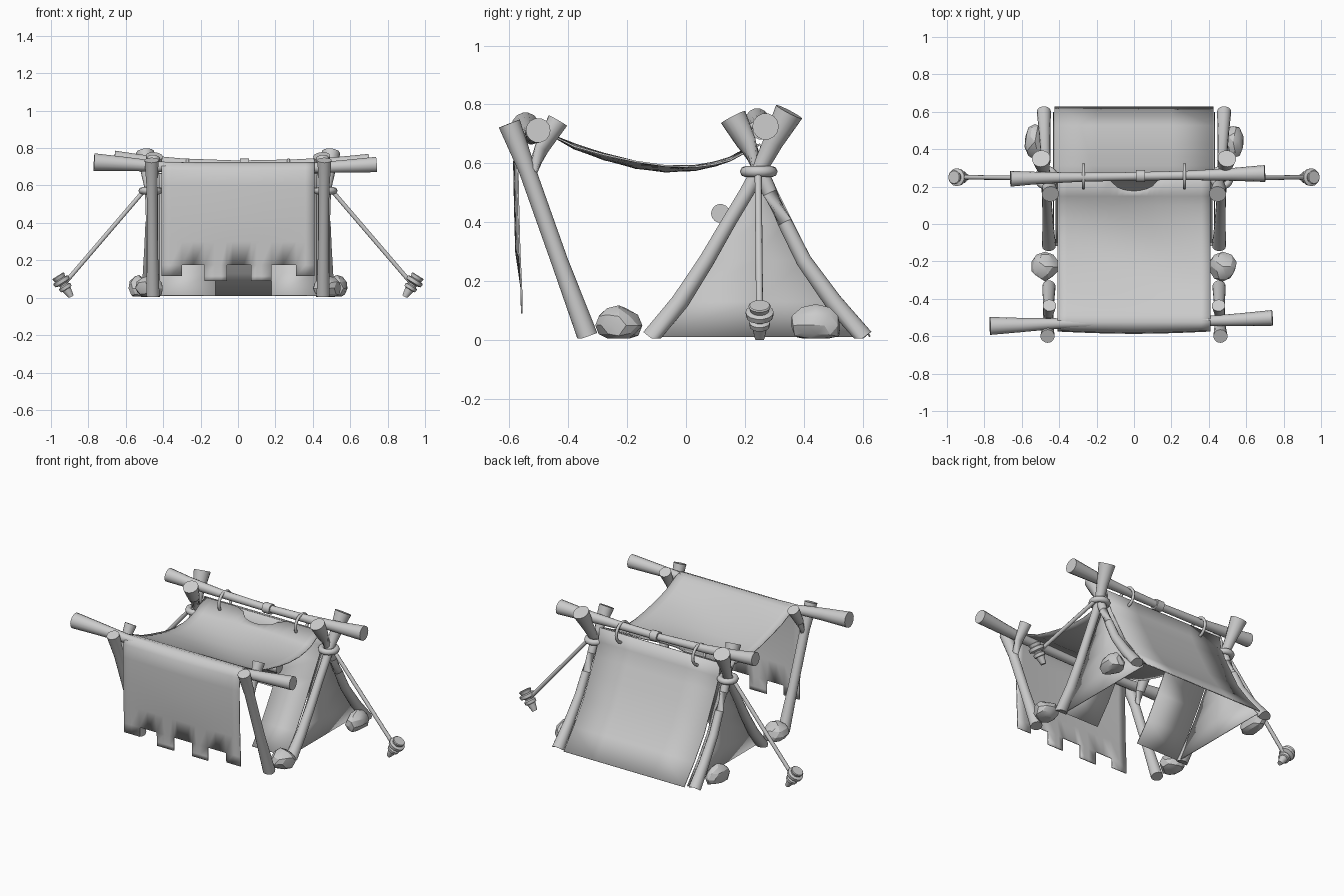
import bpy, bmesh, math, random
from mathutils import Vector

if "Cube" in bpy.data.objects:
    bpy.data.objects.remove(bpy.data.objects["Cube"])

random.seed(4)


def finish(name, bm, angle=None):
    bmesh.ops.recalc_face_normals(bm, faces=bm.faces)
    me = bpy.data.meshes.new(name)
    bm.to_mesh(me)
    bm.free()
    ob = bpy.data.objects.new(name, me)
    bpy.context.collection.objects.link(ob)
    if angle:
        bpy.ops.object.select_all(action='DESELECT')
        ob.select_set(True)
        bpy.context.view_layer.objects.active = ob
        bpy.ops.object.shade_smooth_by_angle(angle=math.radians(angle))
    return ob


def tube(name, pts, radii, n=14, floor=0.005):
    """Tapered round pole through pts, with flat caps."""
    pts = [Vector(p) for p in pts]
    bm = bmesh.new()
    rings = []
    for i, p in enumerate(pts):
        t = (pts[min(i + 1, len(pts) - 1)] - pts[max(i - 1, 0)]).normalized()
        a = t.cross(Vector((0, 0, 1)) if abs(t.z) < .9 else Vector((1, 0, 0))).normalized()
        b = t.cross(a)
        ring = []
        for k in range(n):
            w = 2 * math.pi * k / n
            v = p + radii[i] * (math.cos(w) * a + math.sin(w) * b)
            v.z = max(v.z, floor)
            ring.append(bm.verts.new(v))
        rings.append(ring)
    for r0, r1 in zip(rings, rings[1:]):
        for k in range(n):
            bm.faces.new((r0[k], r0[(k + 1) % n], r1[(k + 1) % n], r1[k]))
    bm.faces.new(rings[0])
    bm.faces.new(rings[-1])
    return finish(name, bm, 40)


def cloth(name, rows, skip=lambda c: False, thick=.006):
    """Thin cloth from a grid of points; skip drops faces by their centre."""
    bm = bmesh.new()
    vs = [[bm.verts.new(p) for p in r] for r in rows]
    for r0, r1 in zip(vs, vs[1:]):
        for i in range(len(r0) - 1):
            q = (r0[i], r0[i + 1], r1[i + 1], r1[i])
            if not skip(sum((v.co for v in q), Vector()) / 4):
                bm.faces.new(q)
    bmesh.ops.delete(bm, geom=[v for v in bm.verts if not v.link_faces], context='VERTS')
    ob = finish(name, bm, 40)
    m = ob.modifiers.new('thickness', 'SOLIDIFY')
    m.thickness, m.offset = thick, 0
    return ob


def ring(name, loc, R, r, axis, n=20, m=8):
    """Torus around the x or z axis."""
    bm = bmesh.new()
    g = []
    for i in range(n):
        a = 2 * math.pi * i / n
        row = []
        for j in range(m):
            b = 2 * math.pi * j / m
            d, h = R + r * math.cos(b), r * math.sin(b)
            p = (h, d * math.cos(a), d * math.sin(a)) if axis == 'x' else (d * math.cos(a), d * math.sin(a), h)
            row.append(bm.verts.new(Vector(p) + Vector(loc)))
        g.append(row)
    for i in range(n):
        for j in range(m):
            bm.faces.new((g[i][j], g[(i + 1) % n][j], g[(i + 1) % n][(j + 1) % m], g[i][(j + 1) % m]))
    return finish(name, bm, 60)


def rock(name, loc, size):
    bm = bmesh.new()
    bmesh.ops.create_icosphere(bm, subdivisions=2, radius=1)
    # Slice with random planes for chiselled faces
    for _ in range(9):
        d = Vector([random.uniform(-1, 1) for _ in range(3)]).normalized()
        for v in bm.verts:
            h = v.co.dot(d) - .82
            if h > 0:
                v.co -= h * d
    for v in bm.verts:
        v.co = Vector(loc) + Vector([c * s for c, s in zip(v.co, size)])
        v.co.z = max(v.co.z, .006)
    return finish(name, bm, 20)


# Front and rear horizontal poles
tube('front_pole', [(-.77, -.545, .725), (-.6, -.54, .715), (-.41, -.532, .70), (0, -.525, .69),
                    (.41, -.518, .695), (.56, -.512, .702), (.74, -.502, .712)],
     [.048, .038, .028, .026, .028, .034, .042])
tube('rear_pole', [(-.66, .242, .745), (-.52, .246, .733), (-.3, .25, .72), (0, .255, .712),
                   (.3, .26, .715), (.52, .265, .718), (.70, .27, .725)],
     [.042, .033, .025, .022, .025, .034, .045])
tube('pole_knot', [(.01, .256, .712), (.06, .256, .712)], [.032, .032])

# Side profiles of the tent frame: (y, z)
SLOPE_F = [(-.115, .005), (-.02, .13), (.07, .27), (.145, .40), (.205, .50), (.25, .58)]
SLOPE_R = [(.60, .005), (.50, .13), (.40, .27), (.335, .40), (.285, .50), (.25, .58)]

for s, side in ((-1, 'left'), (1, 'right')):
    # Forked front support
    tube(side + '_front_support', [(s * .455, -.335, .012), (s * .457, -.43, .27), (s * .46, -.54, .58), (s * .462, -.60, .735)],
         [.036, .029, .029, .038])
    tube(side + '_front_fork', [(s * .46, -.53, .56), (s * .458, -.49, .65), (s * .452, -.435, .745)], [.022, .025, .036])
    # Crossed rear frame poles
    tube(side + '_frame_a', [(s * (.455 + .03 * z), y, z) for y, z in SLOPE_F] + [(s * .485, .295, .67), (s * .497, .35, .775)],
         [.038, .031, .027, .025, .025, .026, .034, .050])
    tube(side + '_frame_b', [(s * (.482 - .03 * z), y, z) for y, z in SLOPE_R] + [(s * .455, .205, .67), (s * .447, .16, .757)],
         [.038, .031, .027, .025, .025, .026, .034, .046])
    # Lashing around the crossing
    ring(side + '_lashing', (s * .468, .247, .572), .045, .019, 'z')
    # Guy rope and peg
    tube(side + '_guy_rope', [(s * .50, .245, .575), (s * .92, .25, .085)], [.012, .012], 10)
    base, top = Vector((s * .892, .25, .004)), Vector((s * .963, .25, .118))
    prof = [(0, .016), (.35, .026), (.37, .034), (.5, .036), (.55, .024), (.6, .024), (.66, .046), (.8, .048), (.84, .032), (.97, .038), (1, .034)]
    tube(side + '_peg', [base.lerp(top, t) for t, r in prof], [r for t, r in prof], 14, 0)
    # Weighting stones
    rock(side + '_front_stone', (s * .475, -.228, .05), (.078, .08, .068))
    rock(side + '_rear_stone', (s * .53, .44, .05), (.058, .095, .072))
    # Side wall of the tent
    cloth(side + '_side_wall', [[(s * .43, a[0] + (b[0] - a[0]) * t, max(a[1], .01)) for t in (0, .5, 1)]
                                for a, b in zip(SLOPE_F, SLOPE_R)])
    # Rings tying the cloth to the ridge
    ring(side + '_tie_ring', (s * .27, .255, .675), .062, .009, 'x')

# Awning: notched front drape, over the front pole, sagging to the ridge
drape = [(-.558, .09), (-.558, .115), (-.559, .175), (-.565, .30), (-.569, .45), (-.572, .60), (-.567, .68),
         (-.552, .712), (-.525, .722), (-.49, .712), (-.46, .697), (-.38, .662), (-.28, .627), (-.17, .598),
         (-.07, .585), (.03, .588), (.10, .602), (.15, .618), (.252, .665)]
xs = [-.41, -.36, -.30, -.24, -.18, -.125, -.09, -.06, -.03, 0, .03, .07, .10, .125, .18, .24, .31, .36, .41]


def sway(x, i, y, z):
    c = math.cos(x * math.pi / .82)
    if 2 < i < 7:
        y -= .012 * c
    if 10 < i < 18:
        z += .008 * math.sin(7 * x + 9 * y) - .006 * c
    if i == 18:                                # rounded vent under the ridge
        k = math.sqrt(max(0, 1 - (x / .13) ** 2))
        y -= .075 * k
        z -= .03 * k
    return (x, y, z)


def notch(c):
    if c.y > -.5 or c.z > .175:
        return False
    ax = abs(c.x)
    return ax < .07 or .18 < ax < .305 or (ax > .3 and c.z < .112)


cloth('awning', [[sway(x, i, y, z) for x in xs] for i, (y, z) in enumerate(drape)], notch)

# Rear wall
rear = [(y + .025, max(z, .012)) for y, z in SLOPE_R] + [(.262, .665)]
cloth('rear_wall', [[(x, y, z) for x in (-.425, -.2, 0, .2, .425)] for y, z in rear])

# Front wall with an open doorway and its rolled-up flap
cloth('front_wall', [[(x, y, max(z, .012)) for x in (-.42, -.12, .18, .42)] for y, z in SLOPE_F + [(.255, .66)]],
      lambda c: -.1 < c.x < .1 and c.z < .4)
tube('rolled_door_flap', [(-.15, .117, .43), (.21, .117, .43)], [.032, .032])
